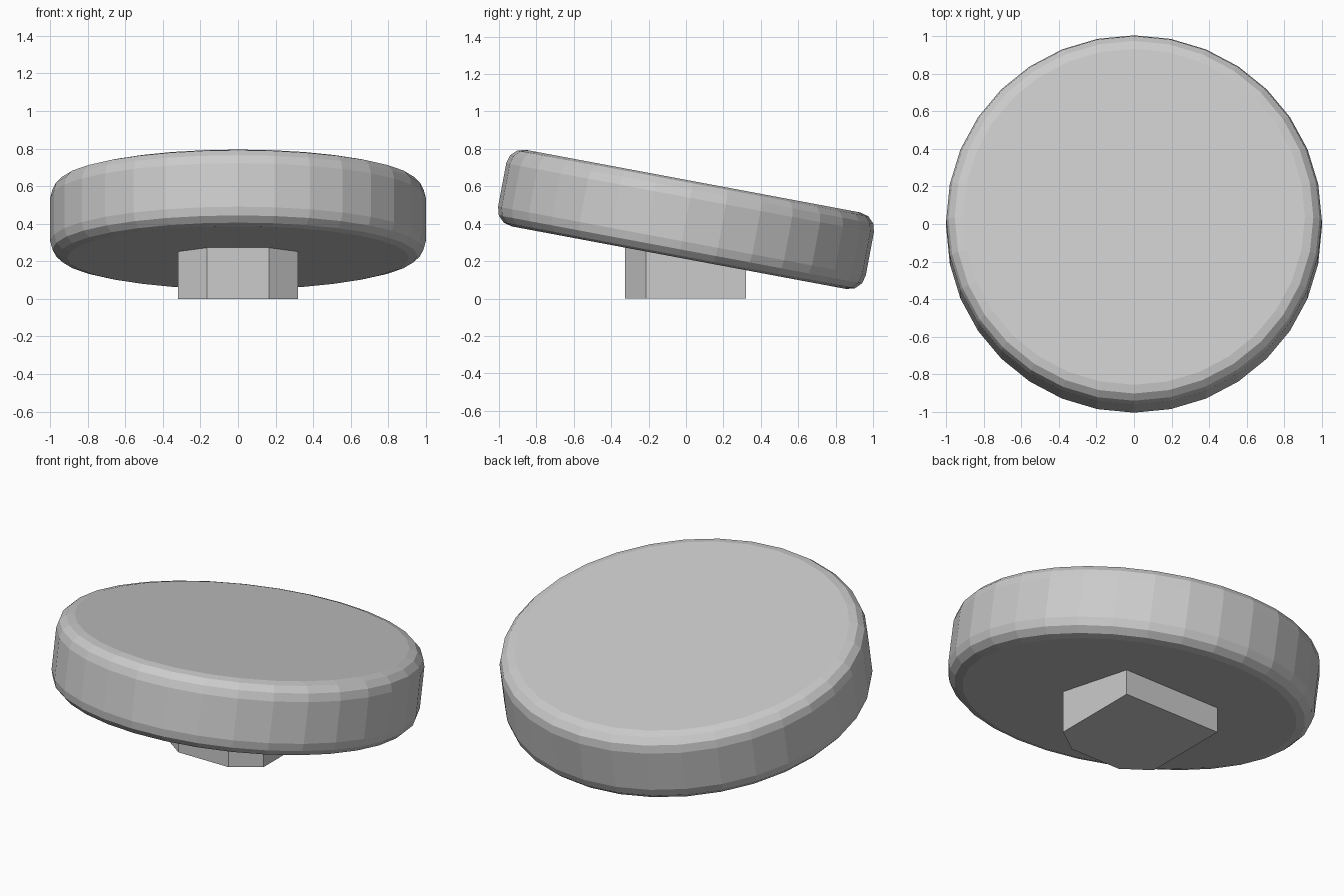
import bpy, bmesh
from math import sin, cos, pi, radians

if "Cube" in bpy.data.objects:
    bpy.data.objects.remove(bpy.data.objects["Cube"])

SIDES, R, H, B = 32, 1.0, 0.208, 0.09   # disc: sides, radius, half height, edge rounding


def make_object(name, bm):
    bmesh.ops.recalc_face_normals(bm, faces=bm.faces)
    mesh = bpy.data.meshes.new(name)
    bm.to_mesh(mesh)
    bm.free()
    obj = bpy.data.objects.new(name, mesh)
    bpy.context.collection.objects.link(obj)
    return obj


def loft(name, rings):
    """Join stacked point rings with quads and cap both ends."""
    bm = bmesh.new()
    loops = [[bm.verts.new(p) for p in ring] for ring in rings]
    n = len(loops[0])
    for low, up in zip(loops, loops[1:]):
        for i in range(n):
            j = (i + 1) % n
            bm.faces.new((low[i], low[j], up[j], up[i]))
    bm.faces.new(loops[0][::-1])
    bm.faces.new(loops[-1])
    return make_object(name, bm)


# Tilted round cap with three-step rounded rims
upper = [(R - B + B * cos(a), H - B + B * sin(a)) for a in (i * pi / 6 for i in range(4))]
profile = [(r, -z) for r, z in reversed(upper)] + upper
rings = [[(r * cos(2 * pi * i / SIDES), r * sin(2 * pi * i / SIDES), z)
          for i in range(SIDES)] for r, z in profile]
cap = loft("round_cap", rings)
cap.location = (0, 0, 0.423)
cap.rotation_euler = (-radians(10.6), 0, 0)

# Stem: square block with its two front corners cut off, running up into the cap
half = [(0.32, 0.32), (0.32, -0.215), (0.165, -0.325)]
outline = half + [(-x, y) for x, y in reversed(half)]
loft("stem", [[(x, y, z) for x, y in outline] for z in (0, 0.4)])
